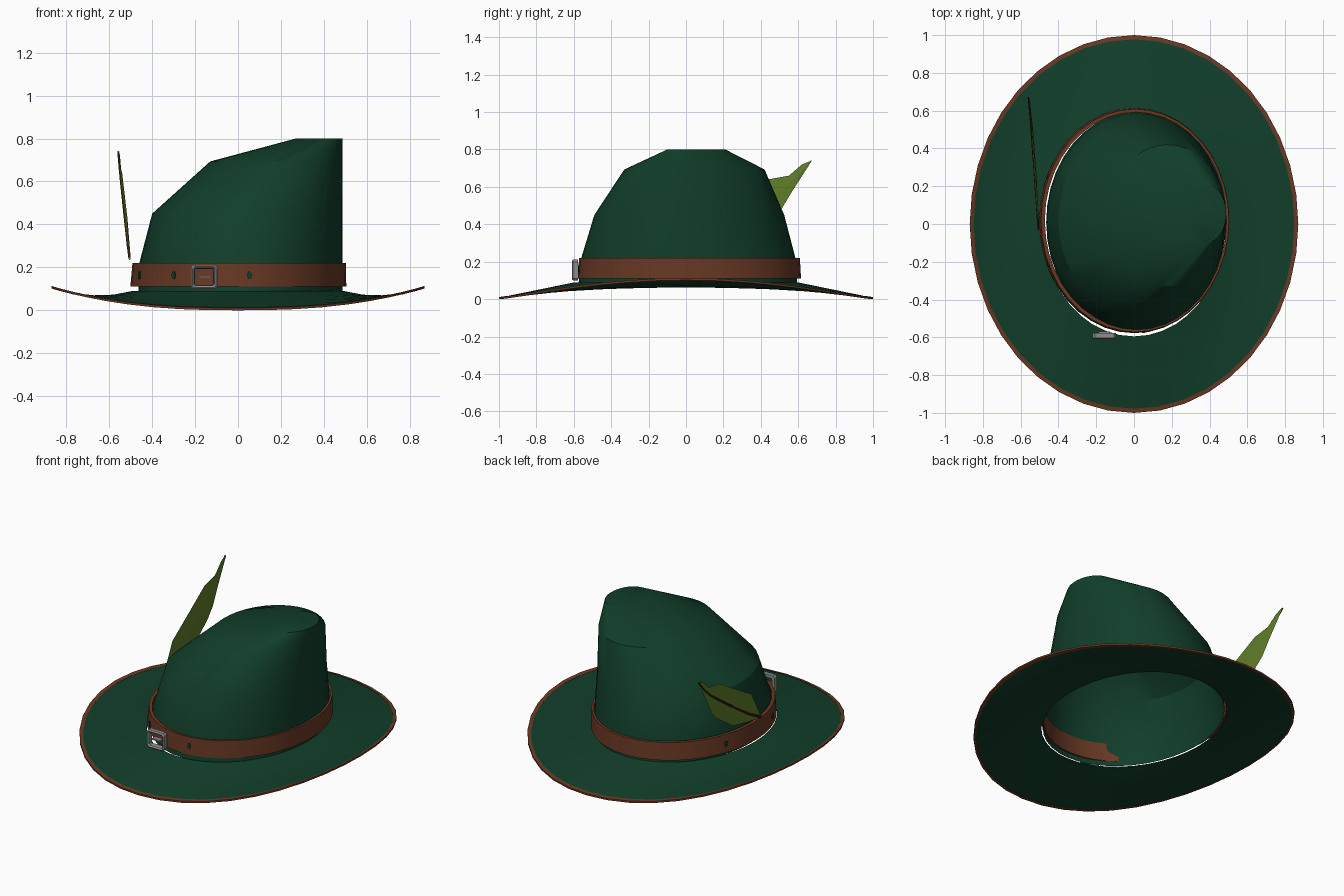
import bpy, bmesh, math
from mathutils import Vector

if "Cube" in bpy.data.objects:
    bpy.data.objects.remove(bpy.data.objects["Cube"])

SEG = 40


def material(name, rgb):
    m = bpy.data.materials.new(name)
    m.diffuse_color = (*rgb, 1)
    m.use_nodes = True
    m.node_tree.nodes["Principled BSDF"].inputs["Base Color"].default_value = m.diffuse_color
    return m


FELT = material("dark_green_felt", (0.0056, 0.048, 0.023))
LEATHER = material("brown_leather", (0.141, 0.040, 0.018))
METAL = material("grey_metal", (0.27, 0.27, 0.27))
PLUME = material("olive_green", (0.117, 0.205, 0.022))
VEIN = material("dark_brown", (0.045, 0.017, 0.006))


def make(name, verts, faces, mat, smooth=None, fix=True):
    me = bpy.data.meshes.new(name)
    me.from_pydata([tuple(v) for v in verts], [], faces)
    if fix:
        bm = bmesh.new()
        bm.from_mesh(me)
        bmesh.ops.recalc_face_normals(bm, faces=bm.faces)
        bm.to_mesh(me)
        bm.free()
    ob = bpy.data.objects.new(name, me)
    bpy.context.collection.objects.link(ob)
    me.materials.append(mat)
    if smooth:
        bpy.ops.object.select_all(action='DESELECT')
        ob.select_set(True)
        bpy.context.view_layer.objects.active = ob
        bpy.ops.object.shade_smooth_by_angle(angle=math.radians(smooth))
    return ob


def oval(x0, x1, y0, y1, z):
    """Oval ring between limits; z is a number or a function of the angle."""
    pts = []
    for i in range(SEG):
        a = 2 * math.pi * i / SEG
        h = z(a) if callable(z) else z
        pts.append(((x0 + x1) / 2 + (x1 - x0) / 2 * math.cos(a),
                    (y0 + y1) / 2 + (y1 - y0) / 2 * math.sin(a), h))
    return pts


def loft(name, rings, mat, loop=False, cap=False, smooth=30):
    n = len(rings[0])
    verts = [p for r in rings for p in r]
    faces = []
    for k in range(len(rings) if loop else len(rings) - 1):
        a, b = k * n, ((k + 1) % len(rings)) * n
        for i in range(n):
            j = (i + 1) % n
            faces.append((a + i, a + j, b + j, b + i))
    if cap:
        faces.append(tuple((len(rings) - 1) * n + i for i in range(n)))
    return make(name, verts, faces, mat, smooth)


# Brim: saddle-shaped, curled up at the two sides
def rim(a):
    return 0.008 + 0.1 * abs(math.cos(a)) ** 2.5


def brim_ring(t, dz):
    """t runs from 0 at the crown to 1 at the rim."""
    x, y = 0.487 + (0.866 - 0.487) * t, 0.595 + (0.996 - 0.595) * t

    def z(a):
        return 0.09 * (1 - t) + rim(a) * t - 0.12 * t * (1 - t) * math.cos(a) ** 2 + dz
    return oval(-x, x, -y, y, z)


ts = (0, 0.25, 0.5, 0.75, 1)
loft("brim", [brim_ring(t, 0) for t in ts] + [brim_ring(t, -0.007) for t in reversed(ts)],
     FELT, loop=True)

# Leather piping around the rim
loft("brim_trim", [brim_ring(0.955, 0.003), brim_ring(1.01, 0.003),
                   brim_ring(1.01, -0.008), brim_ring(0.97, -0.008)], LEATHER, loop=True)

# Crown: leaning shell with a steep right wall and a small flat top
loft("crown", [oval(-0.465, 0.487, -0.575, 0.595, 0.08),
               oval(-0.46, 0.488, -0.56, 0.585, 0.22),
               oval(-0.40, 0.488, -0.49, 0.525, 0.45),
               oval(-0.13, 0.488, -0.33, 0.42, 0.693),
               oval(0.27, 0.488, -0.10, 0.21, 0.80)], FELT, cap=True, smooth=31)

# Belt around the crown
loft("belt", [oval(-0.502, 0.505, -0.578, 0.615, 0.11),
              oval(-0.492, 0.503, -0.572, 0.609, 0.22),
              oval(-0.472, 0.490, -0.555, 0.592, 0.22),
              oval(-0.482, 0.492, -0.561, 0.598, 0.11)], LEATHER, loop=True)

# Small belt holes, as thin plates lying on the leather
for k, deg in enumerate((-84, -127, -157, 157)):
    a = math.radians(deg)
    c = Vector((0.002 + 0.502 * math.cos(a), 0.0185 + 0.595 * math.sin(a), 0.163))
    out = Vector((math.cos(a) / 0.5, math.sin(a) / 0.6, 0)).normalized()
    side = Vector((-out.y, out.x, 0))
    hole = [c + out * d + side * (0.012 * math.cos(u)) + Vector((0, 0, 0.02 * math.sin(u)))
            for d in (-0.003, 0.003) for u in [math.pi * i / 3 for i in range(6)]]
    make("belt_hole_%d" % k, hole, [tuple(range(6)), tuple(range(6, 12))]
         + [(i, (i + 1) % 6, (i + 1) % 6 + 6, i + 6) for i in range(6)], FELT)


# Buckle: chamfered square frame with a short centre prong
def frame(w, h, c, y):
    out = []
    for sx, sz in ((1, 1), (-1, 1), (-1, -1), (1, -1)):
        pair = [(sx * w, sz * (h - c)), (sx * (w - c), sz * h)]
        out += pair if sx * sz > 0 else pair[::-1]
    return [(-0.157 + x, y, 0.155 + z) for x, z in out]


loft("buckle_frame", [frame(0.062, 0.056, 0.012, -0.577), frame(0.062, 0.056, 0.012, -0.603),
                      frame(0.055, 0.049, 0.010, -0.61), frame(0.047, 0.041, 0.006, -0.603),
                      frame(0.043, 0.037, 0.005, -0.577)], METAL, loop=True, smooth=20)
loft("buckle_prong", [frame(0.03, 0.005, 0.002, -0.57), frame(0.03, 0.005, 0.002, -0.6)],
     METAL, cap=True)

# Feather: upper edge, quill line and lower edge as (y, z) pairs
upper = [(-.03, .25), (.08, .43), (.27, .54), (.44, .64), (.55, .66), (.62, .72), (.67, .74)]
quill = [(-.03, .24), (.10, .31), (.27, .42), (.43, .53), (.53, .60), (.60, .66), (.67, .74)]
lower = [(-.02, .235), (.10, .26), (.27, .30), (.45, .42), (.51, .48), (.57, .58), (.66, .72)]


def lean(p, off=0.0):
    y, z = p
    return (-0.503 - 0.04 * (y + 0.03) - 0.06 * (z - 0.24) * 0.8 + off, y, z)


n = len(quill)
verts, faces = [], []
for side, off in ((0, -0.003), (1, 0.003)):
    b = side * 3 * n
    verts += [lean(p, off * (0.3 if row is not quill else 1))
              for row in (upper, quill, lower) for p in row]
    for r in range(2):
        for i in range(n - 1):
            q = (b + r * n + i, b + r * n + i + 1, b + (r + 1) * n + i + 1, b + (r + 1) * n + i)
            faces.append(q[::-1] if side else q)
feather = make("feather", verts, faces, PLUME, fix=False)

# Make the two feather sides face outward
for p in feather.data.polygons:
    wants_right = p.index >= 2 * (n - 1)
    if (p.normal.x > 0) != wants_right:
        p.flip()

# Quill: slim tapered rib, showing on the outer side
rings = []
for i, (y, z) in enumerate(quill):
    w = 0.011 * (1 - 0.7 * i / (n - 1))
    rings.append([lean((y - w * 0.6, z + w * 0.8), -0.002), lean((y, z), -0.008),
                  lean((y + w * 0.6, z - w * 0.8), -0.002)])
loft("feather_quill", rings, VEIN, cap=True)
